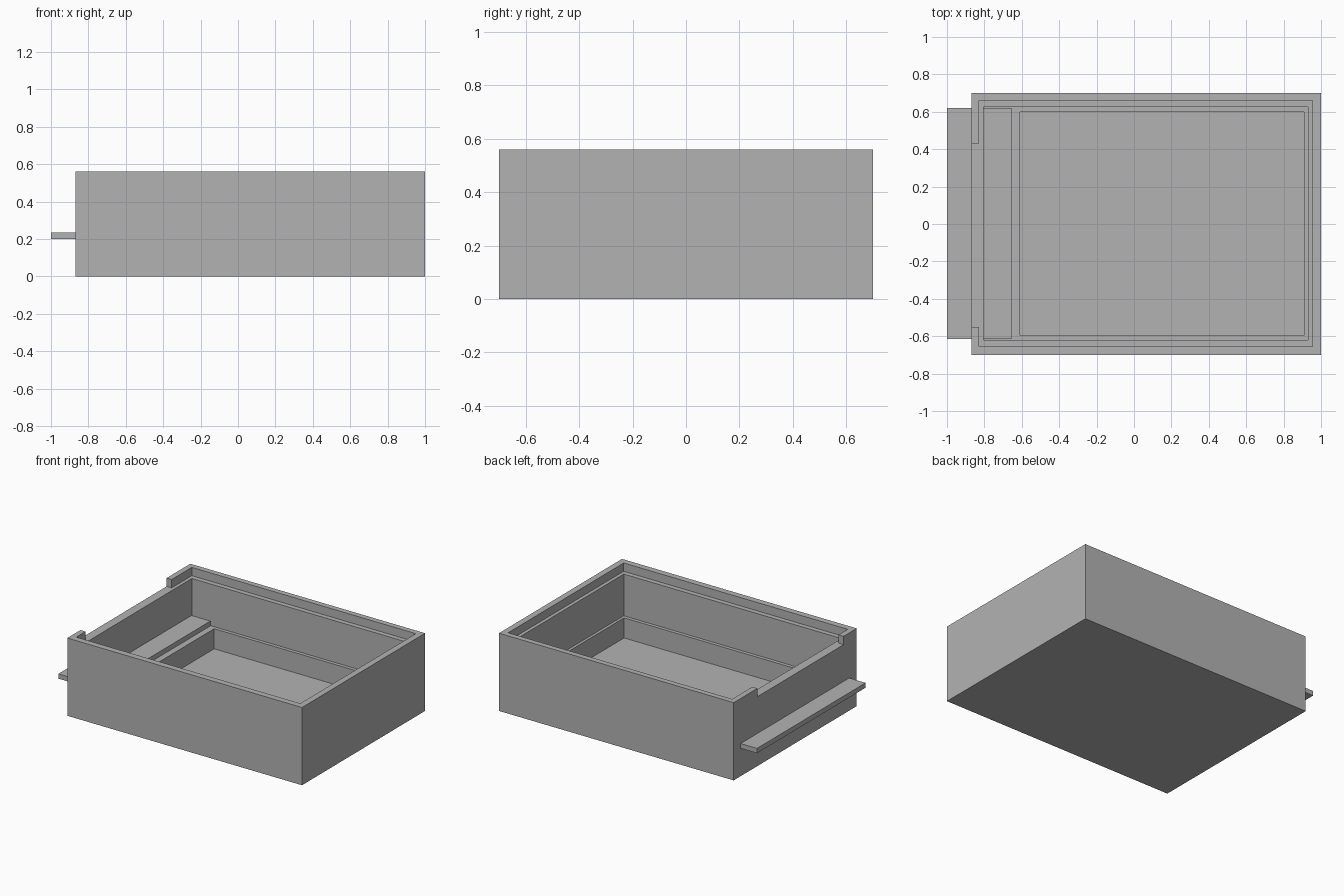
import bpy
import bmesh

if "Cube" in bpy.data.objects:
    bpy.data.objects.remove(bpy.data.objects["Cube"], do_unlink=True)

# One plain grey for the whole model
grey = bpy.data.materials.new("plain_grey")
grey.use_nodes = True
colour = (0.45, 0.45, 0.45, 1)
grey.diffuse_color = colour
grey.node_tree.nodes["Principled BSDF"].inputs["Base Color"].default_value = colour


def box(name, x, y, z):
    """Box spanning the given (low, high) range on each axis."""
    bm = bmesh.new()
    bmesh.ops.create_cube(bm, size=1)
    for v in bm.verts:
        for axis, (low, high) in enumerate((x, y, z)):
            v.co[axis] = high if v.co[axis] > 0 else low
    mesh = bpy.data.meshes.new(name)
    bm.to_mesh(mesh)
    bm.free()
    mesh.materials.append(grey)
    obj = bpy.data.objects.new(name, mesh)
    bpy.context.collection.objects.link(obj)
    return obj


def carve(target, x, y, z):
    """Cut a box-shaped pocket out of the target."""
    cutter = box("pocket_cutter", x, y, z)
    cutter.hide_render = True
    mod = target.modifiers.new("pocket", "BOOLEAN")
    mod.operation = "DIFFERENCE"
    mod.solver = "EXACT"
    mod.object = cutter
    bpy.context.view_layer.objects.active = target
    bpy.ops.object.modifier_apply(modifier=mod.name)
    bpy.data.objects.remove(cutter, do_unlink=True)


top, rim, shelf, floor, above = 0.56, 0.50, 0.20, 0.055, 0.7

# Open case with a stepped interior
case = box("case", (-0.87, 1.0), (-0.70, 0.70), (0, top))
carve(case, (-0.83, 0.955), (-0.655, 0.66), (rim, above))      # lid recess
carve(case, (-0.805, 0.93), (-0.62, 0.625), (shelf, above))    # main cavity
carve(case, (-0.61, 0.91), (-0.595, 0.60), (floor, above))     # lower well
carve(case, (-0.95, -0.82), (-0.55, 0.43), (rim, above))       # side notch

# Flat plate resting on the shelf and passing through the side wall
box("sliding_plate", (-1.0, -0.655), (-0.615, 0.62), (shelf, 0.235))
